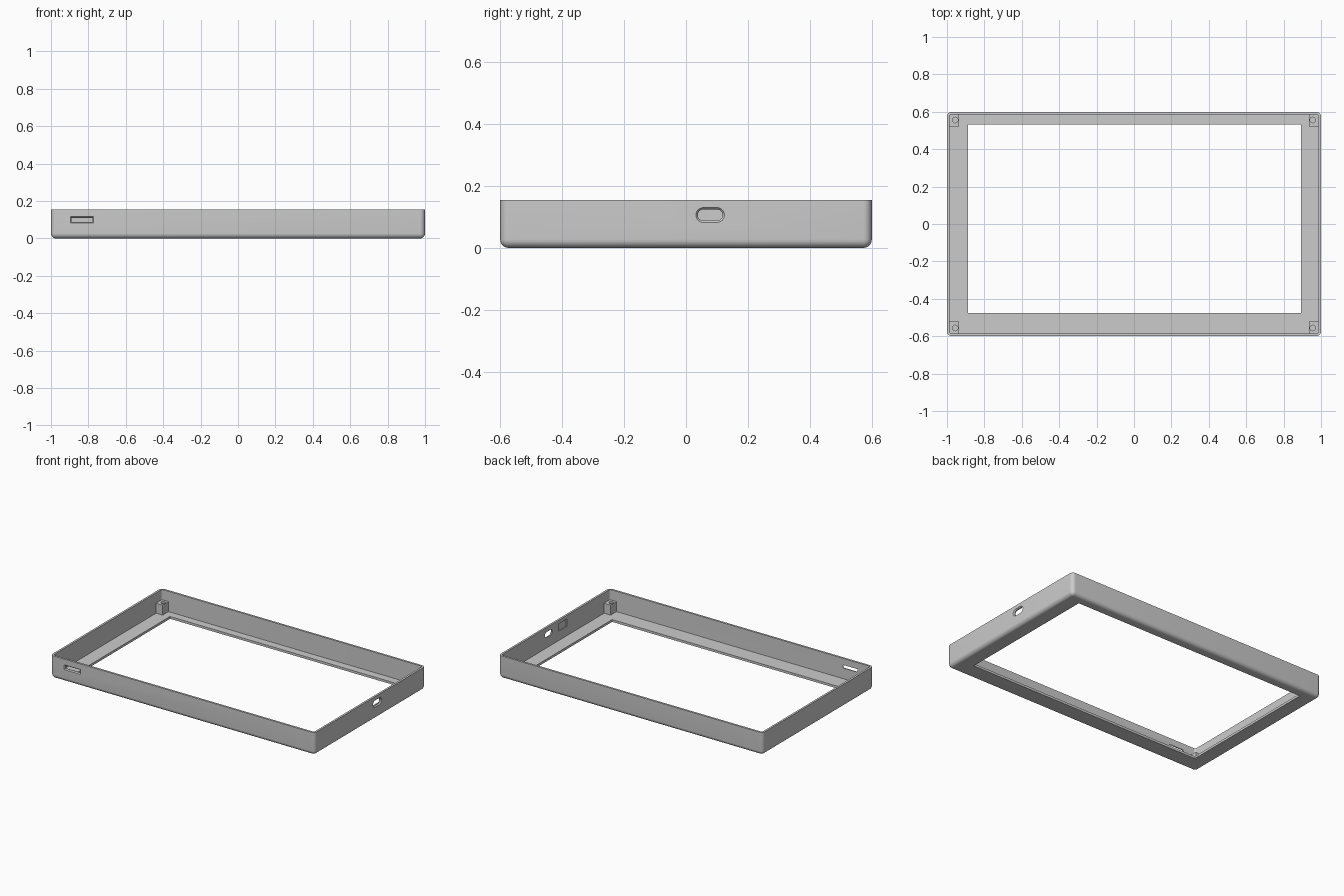
import bpy, bmesh, math
from mathutils import Vector

if "Cube" in bpy.data.objects:
    bpy.data.objects.remove(bpy.data.objects["Cube"])

grey = bpy.data.materials.new("light grey plastic")
grey.diffuse_color = (0.6, 0.6, 0.6, 1)
grey.use_nodes = True
grey.node_tree.nodes["Principled BSDF"].inputs["Base Color"].default_value = grey.diffuse_color


def rounded_rect(u0, u1, v0, v1, r, n=8):
    """Outline points of a rectangle with rounded corners (sharp when r is 0)."""
    if r <= 0:
        return [(u1, v1), (u0, v1), (u0, v0), (u1, v0)]
    pts = []
    centres = [(u1 - r, v1 - r), (u0 + r, v1 - r), (u0 + r, v0 + r), (u1 - r, v0 + r)]
    for k, (cu, cv) in enumerate(centres):
        for i in range(n + 1):
            a = math.pi / 2 * (k + i / n)
            pts.append((cu + r * math.cos(a), cv + r * math.sin(a)))
    return pts


def loft(name, sections, place=lambda u, v, w: (u, v, w)):
    """Closed solid through (outline, w) sections; place maps u, v, w to space."""
    bm = bmesh.new()
    rings = [[bm.verts.new(Vector(place(u, v, w))) for u, v in pts] for pts, w in sections]
    for a, b in zip(rings, rings[1:]):
        for i in range(len(a)):
            j = (i + 1) % len(a)
            bm.faces.new((a[i], a[j], b[j], b[i]))
    bm.faces.new(rings[0])
    bm.faces.new(rings[-1])
    bmesh.ops.recalc_face_normals(bm, faces=bm.faces[:])
    mesh = bpy.data.meshes.new(name)
    bm.to_mesh(mesh)
    bm.free()
    mesh.materials.append(grey)
    ob = bpy.data.objects.new(name, mesh)
    bpy.context.collection.objects.link(ob)
    return ob


def select(ob):
    bpy.ops.object.select_all(action='DESELECT')
    ob.select_set(True)
    bpy.context.view_layer.objects.active = ob


def cut(ob, cutter):
    select(ob)
    mod = ob.modifiers.new("cut", 'BOOLEAN')
    mod.operation = 'DIFFERENCE'
    mod.solver = 'EXACT'
    mod.object = cutter
    bpy.ops.object.modifier_apply(modifier=mod.name)
    bpy.data.objects.remove(cutter)


def smooth(ob):
    select(ob)
    bpy.ops.object.shade_smooth_by_angle(angle=math.radians(30))


W, D, H = 1.0, 0.6, 0.155      # half width, half depth, height
R, WALL, FLOOR = 0.027, 0.014, 0.016

# Shell with rounded vertical corners and rounded bottom edge
sections = []
for i in range(9):
    a = math.pi / 2 * i / 8
    d = (R - 0.001) * (1 - math.sin(a))
    sections.append((rounded_rect(-W + d, W - d, -D + d, D - d, R - d), R * (1 - math.cos(a))))
sections.append((rounded_rect(-W, W, -D, D, R), H))
frame = loft("frame", sections)

# Cavity and display opening
iw, idp = W - WALL, D - WALL
cavity = rounded_rect(-iw, iw, -idp, idp, R - WALL)
cut(frame, loft("cavity_cutter", [(cavity, FLOOR), (cavity, 0.3)]))
window = rounded_rect(-0.888, 0.892, -0.475, 0.533, 0)
cut(frame, loft("window_cutter", [(window, -0.1), (window, 0.1)]))


def port(name, u0, u1, v0, v1, r, bevel, place):
    """Through opening, flared towards the outer face (w = 0 there)."""
    outer = rounded_rect(u0, u1, v0, v1, r)
    inner = rounded_rect(u0 + bevel, u1 - bevel, v0 + bevel, v1 - bevel, max(r - bevel, 0))
    cut(frame, loft(name, [(outer, -0.02), (outer, 0), (inner, 0.007), (inner, 0.03)], place))


# Card slot in the front wall, oval plug port in the right wall
port("slot_cutter", -0.896, -0.773, 0.083, 0.116, 0, 0.006,
     lambda u, v, w: (u, -D + w, v))
port("plug_cutter", 0.032, 0.124, 0.082, 0.130, 0.0239, 0.006,
     lambda u, v, w: (W - w, u, v))

# Shallow pocket on the inside of the right wall
pocket = rounded_rect(-0.12, -0.03, 0.08, 0.13, 0)
cut(frame, loft("pocket_cutter", [(pocket, iw - 0.03), (pocket, iw + 0.006)],
                lambda u, v, w: (w, u, v)))
smooth(frame)

# Corner screw posts with blind holes
for sx, nx in ((-1, "left"), (1, "right")):
    for sy, ny in ((-1, "front"), (1, "back")):
        def place(u, v, w, sx=sx, sy=sy):
            return (sx * u, sy * v, w)
        block = rounded_rect(0.936, iw + 0.003, 0.522, idp + 0.003, 0)
        post = loft(f"{ny}_{nx}_post", [(block, FLOOR - 0.002), (block, 0.085)], place)
        hole = [(0.956 + 0.015 * math.cos(math.tau * i / 24),
                 0.556 + 0.015 * math.sin(math.tau * i / 24)) for i in range(24)]
        cut(post, loft("hole_cutter", [(hole, 0.025), (hole, 0.12)], place))
        smooth(post)
